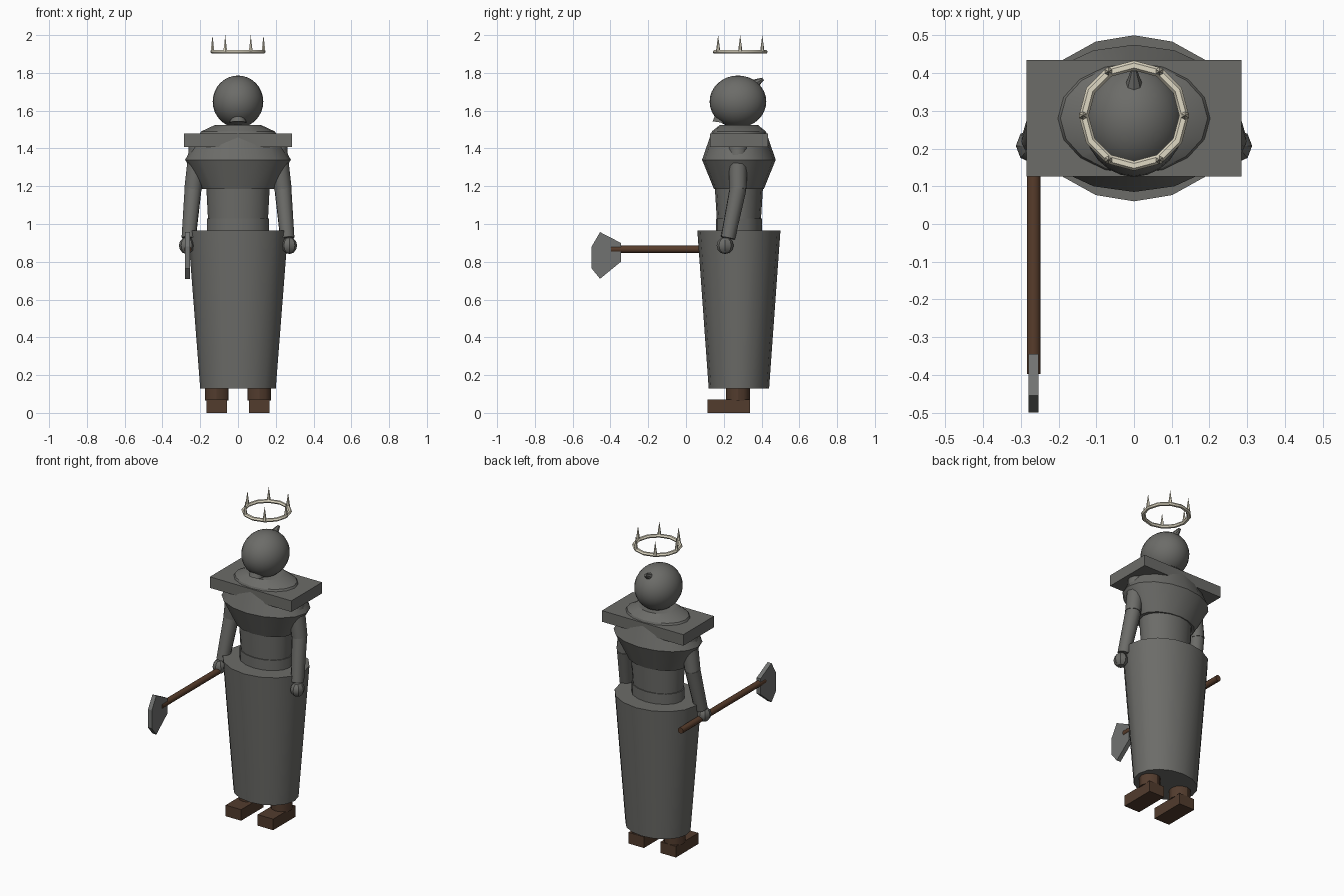
import bpy, bmesh, math
from mathutils import Vector, Matrix

if "Cube" in bpy.data.objects:
    bpy.data.objects.remove(bpy.data.objects["Cube"], do_unlink=True)

CY = 0.28  # depth of the body axis


def material(name, rgb):
    m = bpy.data.materials.new(name)
    m.use_nodes = True
    m.diffuse_color = (*rgb, 1)
    bsdf = m.node_tree.nodes["Principled BSDF"]
    bsdf.inputs["Base Color"].default_value = (*rgb, 1)
    bsdf.inputs["Roughness"].default_value = 0.8
    return m


STONE = material("stone grey", (0.15, 0.15, 0.14))
STEEL = material("steel grey", (0.165, 0.17, 0.165))
LEATHER = material("dark leather", (0.085, 0.045, 0.027))
WOOD = material("brown wood", (0.095, 0.045, 0.024))
BONE = material("pale bone", (0.74, 0.69, 0.55))


def finish(name, bm, mat, angle=30):
    bmesh.ops.recalc_face_normals(bm, faces=bm.faces)
    me = bpy.data.meshes.new(name)
    bm.to_mesh(me)
    bm.free()
    me.materials.append(mat)
    ob = bpy.data.objects.new(name, me)
    bpy.context.collection.objects.link(ob)
    bpy.ops.object.select_all(action="DESELECT")
    ob.select_set(True)
    bpy.context.view_layer.objects.active = ob
    if angle:
        bpy.ops.object.shade_smooth_by_angle(angle=math.radians(angle))
    return ob


def elliptic(name, rings, mat, sides=16, cx=0.0, cy=CY):
    """Stack of ellipses (rx, ry, z), capped at both ends."""
    bm = bmesh.new()
    loops = []
    for rx, ry, z in rings:
        loops.append([bm.verts.new((cx + rx * math.cos(a), cy + ry * math.sin(a), z))
                      for a in (math.tau * i / sides for i in range(sides))])
    for lo, hi in zip(loops, loops[1:]):
        for i in range(sides):
            j = (i + 1) % sides
            bm.faces.new((lo[i], lo[j], hi[j], hi[i]))
    bm.faces.new(loops[0])
    bm.faces.new(loops[-1])
    return finish(name, bm, mat)


def limb(name, a, b, r1, r2, mat, sides=12, angle=35):
    """Tapered rod from a to b."""
    a, b = Vector(a), Vector(b)
    d = b - a
    bm = bmesh.new()
    place = Matrix.Translation((a + b) / 2) @ d.to_track_quat("Z", "Y").to_matrix().to_4x4()
    bmesh.ops.create_cone(bm, cap_ends=True, segments=sides, radius1=r1, radius2=r2,
                          depth=d.length, matrix=place)
    return finish(name, bm, mat, angle)


def ball(name, centre, radii, mat, u, v, angle):
    bm = bmesh.new()
    place = Matrix.Translation(centre) @ Matrix.Diagonal((*radii, 1))
    bmesh.ops.create_uvsphere(bm, u_segments=u, v_segments=v, radius=1, matrix=place)
    return finish(name, bm, mat, angle)


def box(name, centre, size, mat):
    bm = bmesh.new()
    place = Matrix.Translation(centre) @ Matrix.Diagonal((*size, 1))
    bmesh.ops.create_cube(bm, size=1, matrix=place)
    return finish(name, bm, mat, 0)


# Body
elliptic("skirt", [(0.2, 0.16, 0.13), (0.265, 0.22, 0.965)], STONE)
elliptic("belt", [(0.165, 0.122, 0.94), (0.165, 0.122, 1.03)], STONE)
elliptic("waist", [(0.155, 0.112, 0.95), (0.168, 0.128, 1.2)], STONE)
elliptic("chest", [(0.19, 0.132, 1.185), (0.28, 0.195, 1.34),
                   (0.195, 0.143, 1.49), (0.12, 0.1, 1.525)], STONE)
box("shoulder_yoke", (0, 0.28, 1.443), (0.57, 0.308, 0.07), STONE)

# Head with chin and topknot
ball("head", (0, 0.275, 1.648), (0.134, 0.15, 0.138), STONE, 24, 16, 40)
limb("chin", (0, 0.185, 1.537), (0, 0.2, 1.64), 0.045, 0.015, STONE)
limb("topknot", (0, 0.335, 1.725), (0, 0.408, 1.768), 0.036, 0.008, STONE, 8)

# Floating crown
bm = bmesh.new()
major, minor = 12, 6
grid = []
for i in range(major):
    a = math.tau * i / major
    ring = []
    for k in range(minor):
        t = math.tau * k / minor
        r = 0.133 + 0.013 * math.cos(t)
        ring.append(bm.verts.new((r * math.cos(a), 0.287 + r * math.sin(a),
                                  1.911 + 0.011 * math.sin(t))))
    grid.append(ring)
for i in range(major):
    for k in range(minor):
        p, q, n = grid[i], grid[(i + 1) % major], (k + 1) % minor
        bm.faces.new((p[k], q[k], q[n], p[n]))
finish("crown_ring", bm, BONE)
for i in range(6):
    a = math.tau * i / 6
    x, y = 0.135 * math.cos(a), 0.287 + 0.135 * math.sin(a)
    limb(f"crown_spike_{i + 1}", (x, y, 1.91), (x, y, 2.0), 0.012, 0.0, BONE, 6)

# Arms, legs and boots on both sides
for side, s in (("left", 1), ("right", -1)):
    ball(f"{side}_shoulder", (s * 0.21, 0.275, 1.4), (0.052, 0.052, 0.052), STONE, 12, 8, 35)
    elbow = (s * 0.238, 0.275, 1.185)
    limb(f"{side}_upper_arm", (s * 0.21, 0.275, 1.4), elbow, 0.05, 0.046, STONE)
    ball(f"{side}_elbow", elbow, (0.043, 0.043, 0.043), STONE, 12, 8, 35)
    limb(f"{side}_forearm", elbow, (s * 0.261, 0.222, 0.925), 0.045, 0.038, STONE)
    ball(f"{side}_hand", (s * 0.272, 0.207, 0.886), (0.041, 0.045, 0.045), STONE, 8, 6, 30)
    elliptic(f"{side}_leg", [(0.063, 0.063, 0.065), (0.063, 0.063, 0.2)],
             LEATHER, 12, s * 0.113, 0.275)
    box(f"{side}_boot", (s * 0.112, 0.226, 0.035), (0.108, 0.224, 0.07), LEATHER)

# Axe held in the right hand
limb("axe_handle", (-0.266, -0.397, 0.866), (-0.266, 0.435, 0.866), 0.019, 0.019, WOOD, 10, 40)
outline = [(-0.5, 0.88), (-0.455, 0.957), (-0.345, 0.9),
           (-0.345, 0.8), (-0.455, 0.71), (-0.5, 0.765)]
bm = bmesh.new()
face = bm.faces.new([bm.verts.new((-0.28, y, z)) for y, z in outline])
ext = bmesh.ops.extrude_face_region(bm, geom=[face], use_keep_orig=True)
moved = [g for g in ext["geom"] if isinstance(g, bmesh.types.BMVert)]
bmesh.ops.translate(bm, verts=moved, vec=(0.027, 0, 0))
finish("axe_blade", bm, STEEL, 0)
